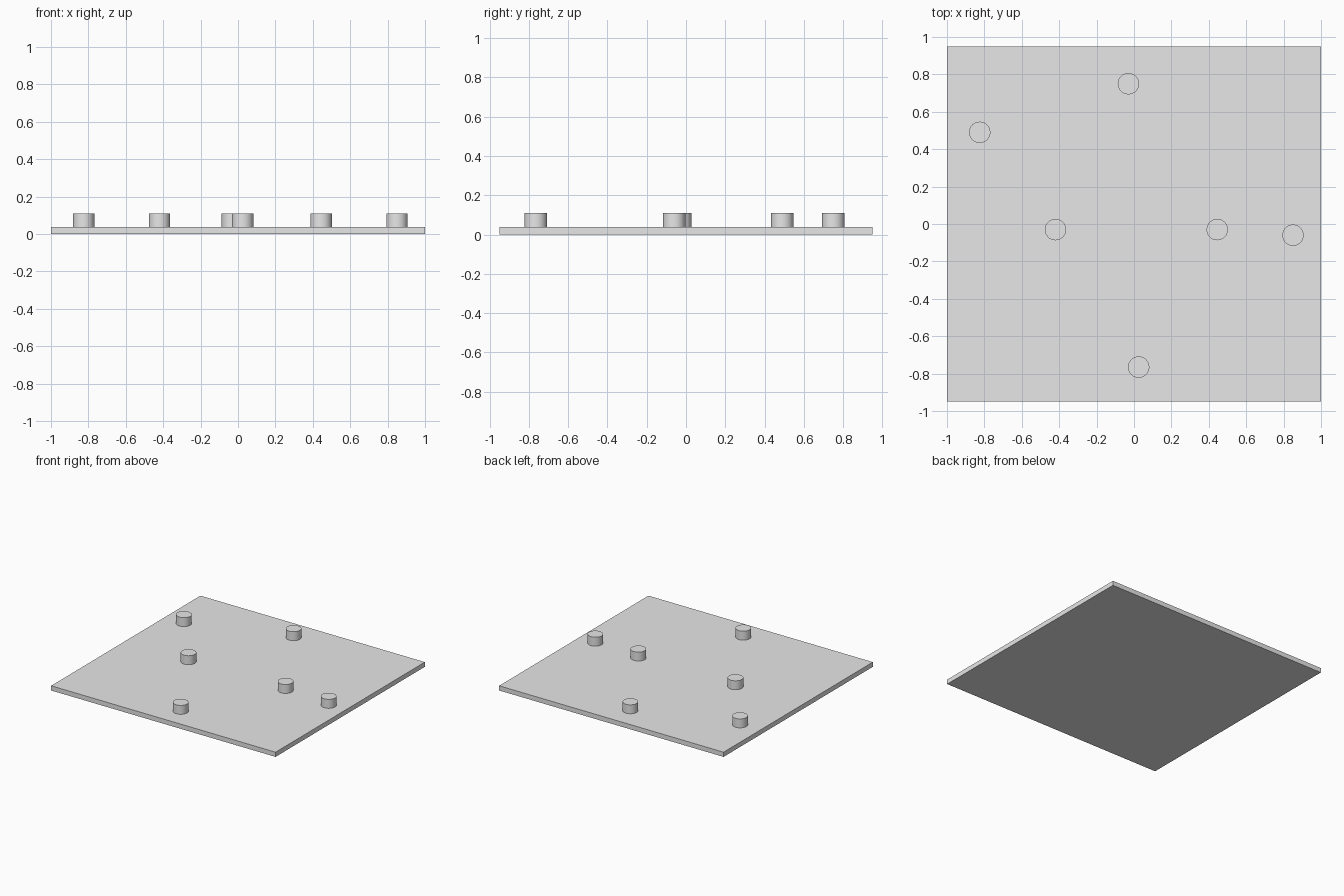
import bpy
import math

cube = bpy.data.objects.get("Cube")
if cube:
    bpy.data.objects.remove(cube, do_unlink=True)

PLATE_SIZE = (2.0, 1.9, 0.038)
PEG_RADIUS = 0.057
PEG_TOP = 0.11
PEG_SPOTS = [(-0.825, 0.49), (-0.03, 0.75), (-0.42, -0.03),
             (0.445, -0.03), (0.85, -0.06), (0.025, -0.765)]

# Single light grey material
grey = bpy.data.materials.new("light_grey")
grey.use_nodes = True
colour = (0.8, 0.8, 0.8, 1.0)
grey.diffuse_color = colour
grey.node_tree.nodes["Principled BSDF"].inputs["Base Color"].default_value = colour


def finish(name):
    obj = bpy.context.object
    obj.name = name
    obj.data.materials.append(grey)
    return obj


# Base plate
bpy.ops.mesh.primitive_cube_add(size=1, location=(0, 0, PLATE_SIZE[2] / 2))
plate = finish("base_plate")
plate.scale = PLATE_SIZE
bpy.ops.object.transform_apply(location=False, rotation=False, scale=True)

# Round pegs standing on the plate
peg_height = PEG_TOP - PLATE_SIZE[2]
for i, (x, y) in enumerate(PEG_SPOTS, 1):
    bpy.ops.mesh.primitive_cylinder_add(
        vertices=48, radius=PEG_RADIUS, depth=peg_height,
        location=(x, y, PLATE_SIZE[2] + peg_height / 2))
    finish(f"peg_{i}")
    bpy.ops.object.shade_smooth_by_angle(angle=math.radians(30))
